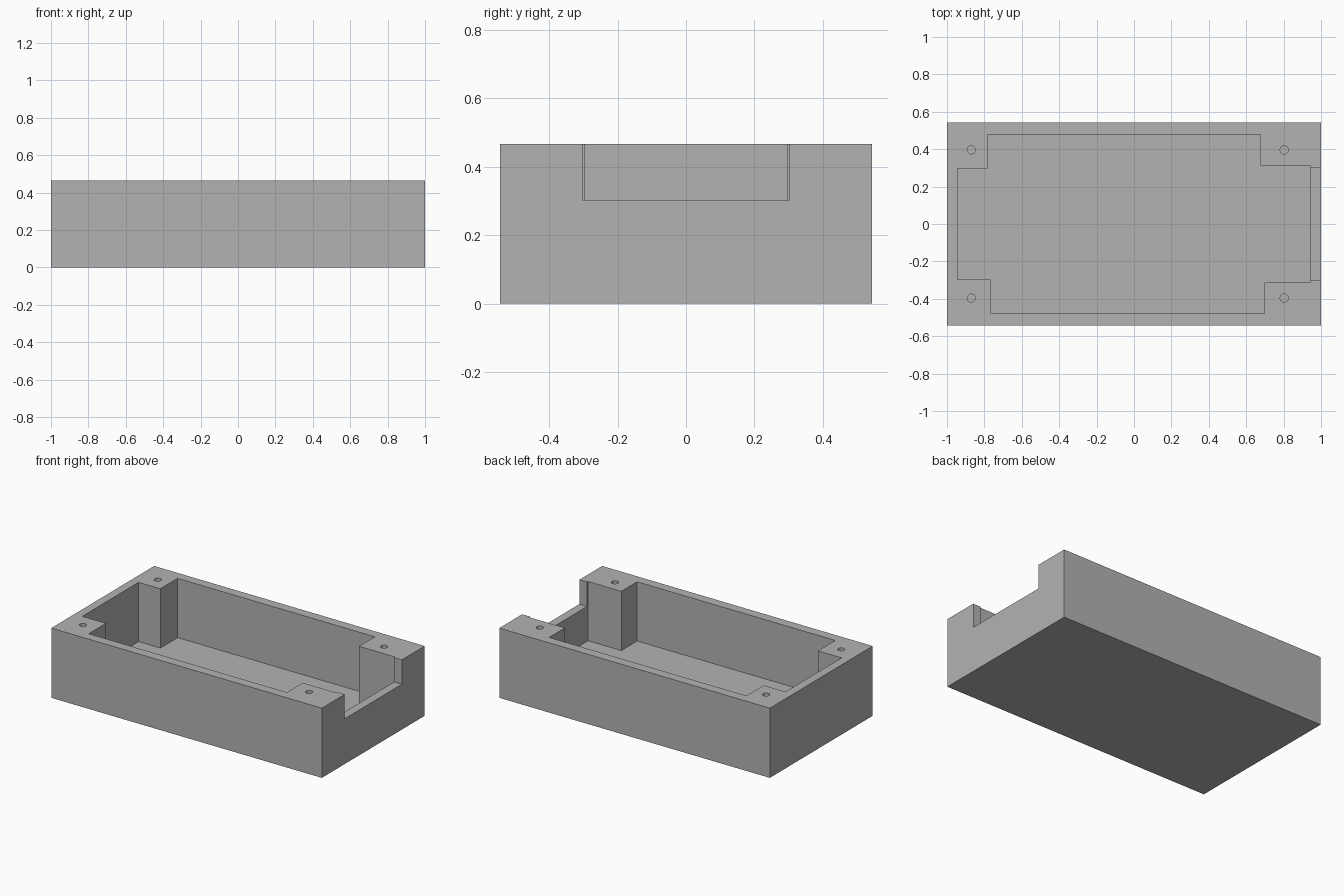
import bpy
import bmesh
import math

cube = bpy.data.objects.get("Cube")
if cube:
    bpy.data.objects.remove(cube, do_unlink=True)

HALF_X, HALF_Y, HEIGHT = 1.0, 0.543, 0.466
FLOOR = 0.07

grey = bpy.data.materials.new("plain grey")
grey.use_nodes = True
colour = (0.45, 0.45, 0.45, 1)
grey.diffuse_color = colour
grey.node_tree.nodes["Principled BSDF"].inputs["Base Color"].default_value = colour


def prism(name, outline, bottom, top):
    """Extrude a counter-clockwise outline upward."""
    bm = bmesh.new()
    face = bm.faces.new([bm.verts.new((x, y, bottom)) for x, y in outline])
    result = bmesh.ops.extrude_face_region(bm, geom=[face])
    moved = [v for v in result["geom"] if isinstance(v, bmesh.types.BMVert)]
    bmesh.ops.translate(bm, verts=moved, vec=(0, 0, top - bottom))
    bmesh.ops.recalc_face_normals(bm, faces=bm.faces)
    mesh = bpy.data.meshes.new(name)
    bm.to_mesh(mesh)
    bm.free()
    mesh.materials.append(grey)
    obj = bpy.data.objects.new(name, mesh)
    bpy.context.collection.objects.link(obj)
    return obj


def rectangle(x0, x1, y0, y1):
    return [(x0, y0), (x1, y0), (x1, y1), (x0, y1)]


def circle(x, y, radius, sides=24):
    steps = [2 * math.pi * i / sides for i in range(sides)]
    return [(x + radius * math.cos(a), y + radius * math.sin(a)) for a in steps]


def cut(body, cutter):
    cutter.hide_render = True
    mod = body.modifiers.new(cutter.name, "BOOLEAN")
    mod.operation = "DIFFERENCE"
    mod.solver = "EXACT"
    mod.object = cutter
    bpy.context.view_layer.objects.active = body
    bpy.ops.object.modifier_apply(modifier=mod.name)
    bpy.data.objects.remove(cutter, do_unlink=True)


# Outer block
body = prism("enclosure_body", rectangle(-HALF_X, HALF_X, -HALF_Y, HALF_Y), 0, HEIGHT)

# Cavity, leaving four solid corner posts of slightly different sizes
WALL_X, WALL_Y = 0.943, 0.479
LEFT_POST_Y, RIGHT_POST_Y = 0.297, 0.312
cavity = [
    (-WALL_X, -LEFT_POST_Y), (-0.768, -LEFT_POST_Y), (-0.768, -WALL_Y),
    (0.697, -WALL_Y), (0.697, -RIGHT_POST_Y), (WALL_X, -RIGHT_POST_Y),
    (WALL_X, RIGHT_POST_Y), (0.676, RIGHT_POST_Y), (0.676, WALL_Y),
    (-0.782, WALL_Y), (-0.782, LEFT_POST_Y), (-WALL_X, LEFT_POST_Y),
]
cut(body, prism("cavity_cutter", cavity, FLOOR, HEIGHT + 0.1))

# Opening in the end wall
cut(body, prism("notch_cutter", rectangle(0.9, 1.1, -0.302, 0.302), 0.303, HEIGHT + 0.1))

# Screw holes in the posts
for x in (-0.87, 0.803):
    for y in (-0.396, 0.396):
        cut(body, prism("screw_hole_cutter", circle(x, y, 0.022), 0.16, HEIGHT + 0.1))
